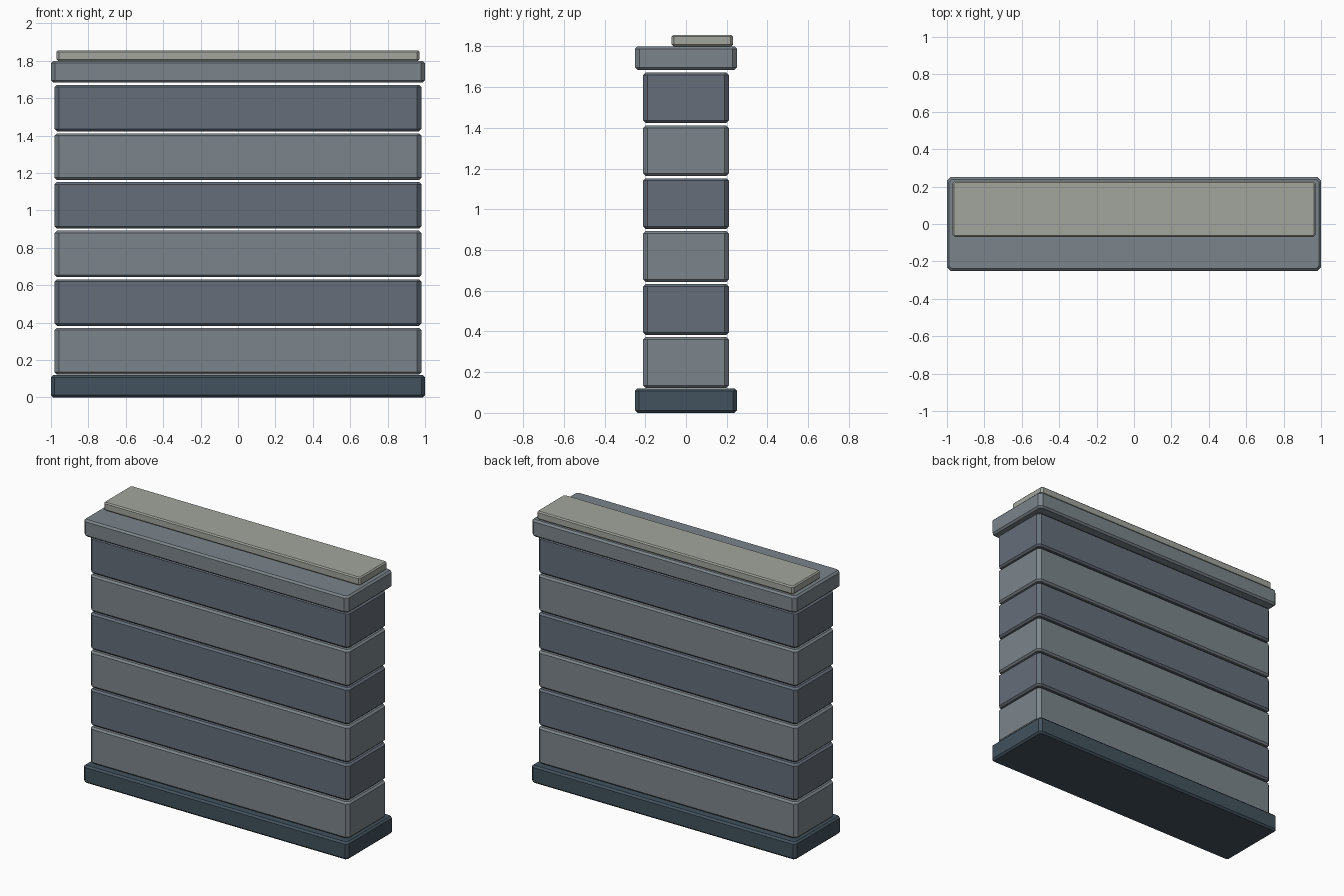
import bpy, bmesh

if "Cube" in bpy.data.objects:
    bpy.data.objects.remove(bpy.data.objects["Cube"])


def material(name, rgb):
    m = bpy.data.materials.new(name)
    m.diffuse_color = (*rgb, 1)
    m.use_nodes = True
    m.node_tree.nodes["Principled BSDF"].inputs["Base Color"].default_value = m.diffuse_color
    return m


def slab(name, hx, y0, y1, z0, z1, mat, corner, rim):
    """Box with chamfered upright corners, then chamfered top and bottom rims."""
    bm = bmesh.new()
    bmesh.ops.create_cube(bm, size=1)
    for v in bm.verts:
        v.co.x *= 2 * hx
        v.co.y = y0 if v.co.y < 0 else y1
        v.co.z = z0 if v.co.z < 0 else z1

    def is_upright(e):
        return abs(e.verts[0].co.z - e.verts[1].co.z) > 0.01

    for width, upright in ((corner, True), (rim, False)):
        edges = [e for e in bm.edges if is_upright(e) == upright]
        bmesh.ops.bevel(bm, geom=edges, offset=width, offset_type='OFFSET',
                        segments=1, profile=0.5, affect='EDGES')
    bmesh.ops.recalc_face_normals(bm, faces=bm.faces)
    me = bpy.data.meshes.new(name)
    bm.to_mesh(me)
    bm.free()
    me.materials.append(mat)
    ob = bpy.data.objects.new(name, me)
    bpy.context.collection.objects.link(ob)
    return ob


dark = material("dark_slate", (0.055, 0.085, 0.11))
light = material("light_stone", (0.20, 0.235, 0.26))
mid = material("blue_stone", (0.13, 0.155, 0.19))
pale = material("pale_stone", (0.36, 0.38, 0.34))

# Footing
slab("base_plinth", 1.0, -0.25, 0.25, 0.0, 0.12, dark, 0.018, 0.012)

# Six stacked courses in alternating shades, separated by thin gaps
for i in range(6):
    z = 0.123 + 0.26 * i
    slab(f"wall_course_{i + 1}", 0.98, -0.21, 0.21, z, z + 0.249,
         mid if i % 2 else light, 0.022, 0.012)

# Coping and the offset ledge on top
slab("coping", 1.0, -0.25, 0.25, 1.684, 1.80, light, 0.022, 0.012)
slab("top_ledge", 0.97, -0.07, 0.23, 1.80, 1.856, pale, 0.012, 0.008)
